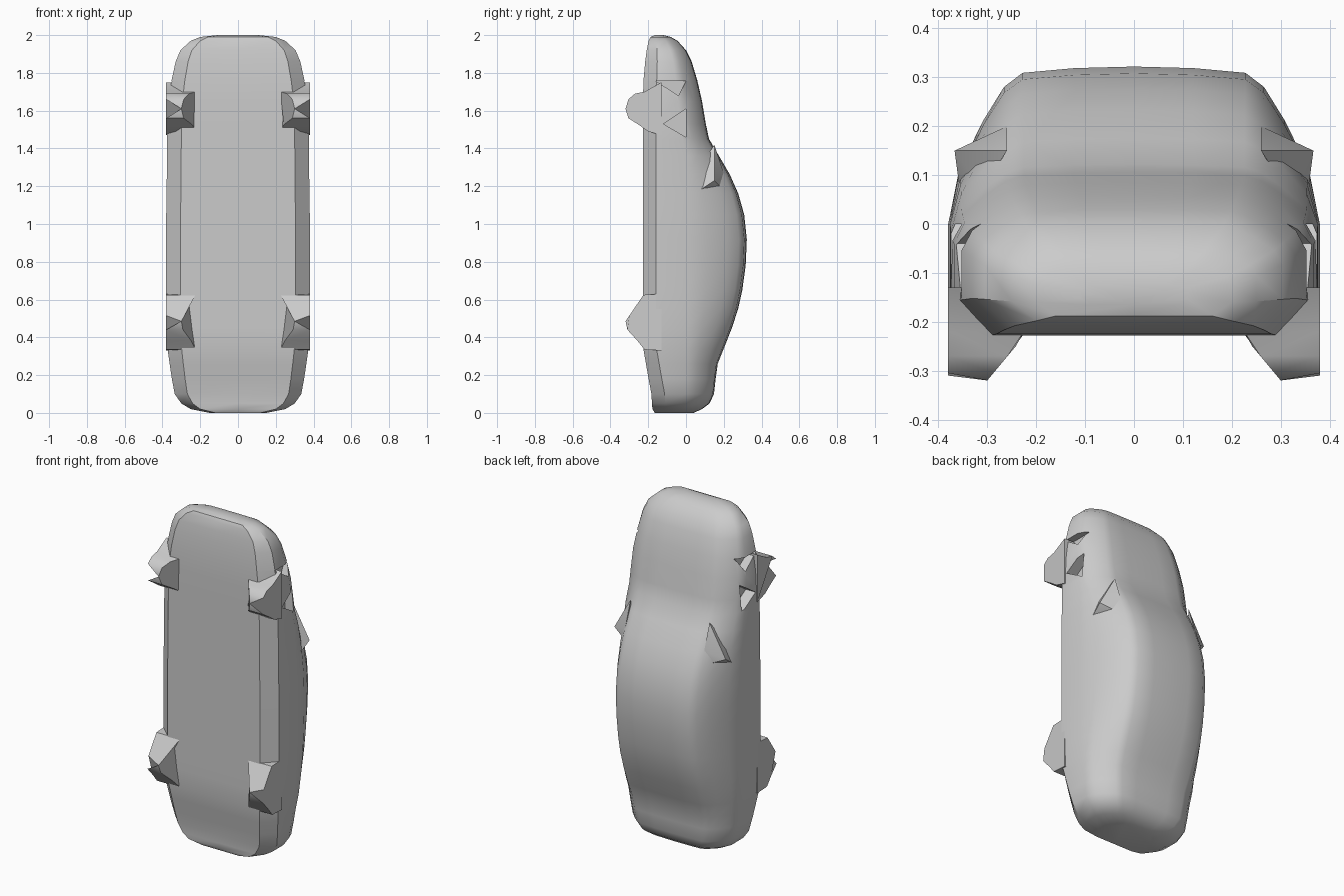
import bpy, bmesh, math
from mathutils import Vector

if "Cube" in bpy.data.objects:
    bpy.data.objects.remove(bpy.data.objects["Cube"])

paint = bpy.data.materials.new("light grey")
paint.diffuse_color = (0.6, 0.6, 0.6, 1)
paint.use_nodes = True
paint.node_tree.nodes["Principled BSDF"].inputs["Base Color"].default_value = paint.diffuse_color


def finish(name, bm, angle=35):
    bmesh.ops.recalc_face_normals(bm, faces=bm.faces)
    me = bpy.data.meshes.new(name)
    bm.to_mesh(me)
    bm.free()
    ob = bpy.data.objects.new(name, me)
    bpy.context.collection.objects.link(ob)
    me.materials.append(paint)
    bpy.ops.object.select_all(action='DESELECT')
    bpy.context.view_layer.objects.active = ob
    ob.select_set(True)
    if angle:
        bpy.ops.object.shade_smooth_by_angle(angle=math.radians(angle))
    return ob


def prism(bm, outline, s, x_in, x_out):
    """Side-profile prism; x_in and x_out give x for each (y, z)."""
    a = [bm.verts.new((s * x_in(y), y, z)) for y, z in outline]
    b = [bm.verts.new((s * x_out(y), y, z)) for y, z in outline]
    bm.faces.new(a)
    bm.faces.new(b[::-1])
    for i in range(len(a)):
        j = (i + 1) % len(a)
        bm.faces.new((a[i], a[j], b[j], b[i]))


# Car body standing on its tail: height, floor y, top y, half width
SECTIONS = [
    (0.00, -0.165, 0.04, 0.15), (0.02, -0.178, 0.085, 0.25), (0.05, -0.18, 0.125, 0.30),
    (0.10, -0.183, 0.148, 0.335), (0.18, -0.198, 0.157, 0.35), (0.26, -0.212, 0.168, 0.362),
    (0.34, -0.226, 0.20, 0.373), (0.45, -0.228, 0.243, 0.378), (0.55, -0.228, 0.276, 0.38),
    (0.65, -0.228, 0.298, 0.38), (0.78, -0.228, 0.316, 0.38), (0.92, -0.228, 0.322, 0.38),
    (1.05, -0.228, 0.308, 0.38), (1.16, -0.228, 0.277, 0.378), (1.26, -0.228, 0.233, 0.377),
    (1.36, -0.228, 0.175, 0.376), (1.45, -0.228, 0.122, 0.375), (1.53, -0.228, 0.105, 0.374),
    (1.65, -0.228, 0.085, 0.368), (1.76, -0.225, 0.06, 0.352), (1.86, -0.216, 0.03, 0.33),
    (1.92, -0.208, 0.0, 0.305), (1.97, -0.198, -0.045, 0.25), (1.99, -0.188, -0.08, 0.20),
    (2.00, -0.165, -0.12, 0.11),
]


def half_ring(yb, yt, w):
    h = yt - yb
    mid = min(0, yb + 0.6 * h)
    chamfer = yb + min(0.07, 0.26 * h)
    up = lambda t: mid + t * (yt - mid)
    return [(0, yb), (0.8 * w, yb), (w, chamfer), (w, mid), (0.94 * w, up(0.35)),
            (0.81 * w, up(0.66)), (0.70 * w, up(0.87)), (0.60 * w, up(0.96)),
            (0.32 * w, up(0.99)), (0, yt)]


bm = bmesh.new()
rings = []
for z, yb, yt, w in SECTIONS:
    half = half_ring(yb, yt, w)
    pts = half + [(-x, y) for x, y in half[-2:0:-1]]
    rings.append([bm.verts.new((x, y, z)) for x, y in pts])
for a, b in zip(rings, rings[1:]):
    for i in range(len(a)):
        j = (i + 1) % len(a)
        bm.faces.new((a[i], a[j], b[j], b[i]))
bm.faces.new(rings[0])
bm.faces.new(rings[-1])
body = finish("car_body", bm)

# Wedge notches of the front wheel arches
bm = bmesh.new()
for s in (-1, 1):
    for tri in ([(0, 1.757), (-0.16, 1.757), (-0.04, 1.68)],
                [(0, 1.46), (0, 1.61), (-0.12, 1.53)]):
        prism(bm, tri, s, lambda y: 0.31, lambda y: 0.45)
cutter = finish("arch_cutter", bm, 0)
cutter.hide_render = True
cutter.hide_set(True)
cut = body.modifiers.new("arches", 'BOOLEAN')
cut.operation = 'DIFFERENCE'
cut.solver = 'EXACT'
cut.object = cutter

# Wheels: flat outside, tapering inward to the floor
REAR = [(-0.13, 0.33), (-0.22, 0.335), (-0.26, 0.385), (-0.31, 0.44), (-0.32, 0.485),
        (-0.30, 0.515), (-0.225, 0.625), (-0.13, 0.63)]
FRONT = [(-0.13, 1.47), (-0.20, 1.49), (-0.25, 1.525), (-0.305, 1.56), (-0.32, 1.61),
         (-0.305, 1.66), (-0.27, 1.69), (-0.22, 1.70), (-0.13, 1.75)]
for name, outline in (("rear_wheel", REAR), ("front_wheel", FRONT)):
    for side, s in (("left", -1), ("right", 1)):
        bm = bmesh.new()
        prism(bm, outline, s,
              lambda y: 0.30 - 0.075 * min(1, (y + 0.32) / 0.09),
              lambda y: 0.30 if y < -0.315 else 0.38)
        finish(f"{name}_{side}", bm)

# Wing mirrors
MIRROR = [(0.26, 0.20, 1.27), (0.26, 0.15, 1.42), (0.31, 0.07, 1.30), (0.30, 0.08, 1.16),
          (0.367, 0.15, 1.23), (0.357, 0.075, 1.18), (0.27, 0.19, 1.19)]
for side, s in (("left", -1), ("right", 1)):
    bm = bmesh.new()
    for x, y, z in MIRROR:
        bm.verts.new((s * x, y, z))
    bmesh.ops.convex_hull(bm, input=bm.verts)
    finish(f"wing_mirror_{side}", bm)
